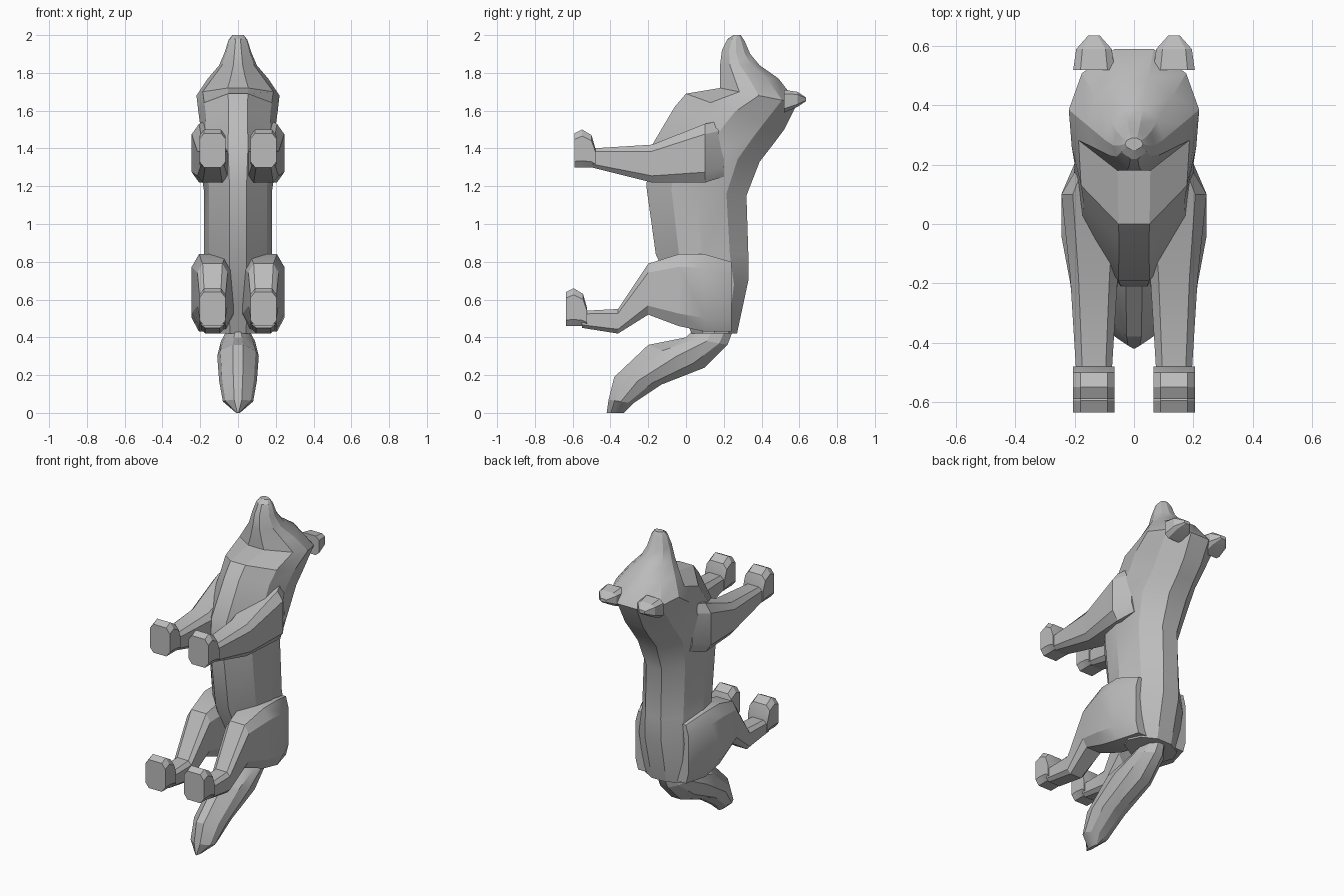
import bpy, bmesh, math
from mathutils import Vector

cube = bpy.data.objects.get("Cube")
if cube:
    bpy.data.objects.remove(cube)

grey = bpy.data.materials.new("plain_grey")
grey.use_nodes = True
colour = (.5, .5, .5, 1)
grey.diffuse_color = colour
grey.node_tree.nodes["Principled BSDF"].inputs["Base Color"].default_value = colour

LIMB_X = .135  # distance of legs, paws and ears from the middle


def loft(name, rings):
    """Skin a list of equal-sized rings and cap both ends."""
    bm = bmesh.new()
    rows = [[bm.verts.new(point) for point in ring] for ring in rings]
    for row, following in zip(rows, rows[1:]):
        for i in range(len(row)):
            bm.faces.new((row[i - 1], row[i], following[i], following[i - 1]))
    bm.faces.new(rows[0])
    bm.faces.new(rows[-1])
    bmesh.ops.recalc_face_normals(bm, faces=bm.faces)
    mesh = bpy.data.meshes.new(name)
    bm.to_mesh(mesh)
    bm.free()
    mesh.materials.append(grey)
    obj = bpy.data.objects.new(name, mesh)
    bpy.context.collection.objects.link(obj)
    bpy.ops.object.select_all(action='DESELECT')
    obj.select_set(True)
    bpy.context.view_layer.objects.active = obj
    bpy.ops.object.shade_smooth_by_angle(angle=math.radians(25))


def section(belly, back, half_width):
    """Mirrored ten-sided ring between a belly point and a back point (y, z)."""
    low, high = Vector((0, *belly)), Vector((0, *back))
    outline = ((0, .25), (.25, .85), (.5, 1), (.8, .8), (1, .3))
    half = [low.lerp(high, t) + Vector((w * half_width, 0, 0)) for t, w in outline]
    return half + [Vector((-p.x, p.y, p.z)) for p in reversed(half)]


def slab(side, y, bottom, top, half_width):
    """Chamfered rectangle lying across a limb."""
    centre = Vector((side * LIMB_X, y, (bottom + top) / 2))
    half_height = (top - bottom) / 2
    ring = []
    for turn in range(8):
        angle = math.radians(turn * 45 + 22.5)
        u, v = (max(-1, min(1, 1.1 * f(angle))) for f in (math.cos, math.sin))
        # Push the long component out to the edge so the slab fills its box
        u, v = (math.copysign(1 if abs(c) > .5 else .65, c) for c in (u, v))
        ring.append(centre + Vector((u * half_width, 0, v * half_height)))
    return ring


# Torso, from the rump up to the neck
torso = [
    section(belly=(.03, .42), back=(.27, .42), half_width=.17),
    section(belly=(-.05, .6), back=(.33, .7), half_width=.19),
    section(belly=(-.16, .84), back=(.33, .84), half_width=.18),
    section(belly=(-.21, 1.2), back=(.32, 1.15), half_width=.18),
    section(belly=(-.19, 1.4), back=(.39, 1.33), half_width=.21),
    section(belly=(-.06, 1.62), back=(.46, 1.42), half_width=.2),
    section(belly=(0, 1.69), back=(.52, 1.5), half_width=.21),
]

# Head, from the cheeks to the tip of the muzzle
head = [
    section(belly=(.18, 1.72), back=(.59, 1.64), half_width=.22),
    section(belly=(.18, 1.77), back=(.49, 1.77), half_width=.16),
    section(belly=(.18, 1.84), back=(.39, 1.84), half_width=.1),
    section(belly=(.19, 1.92), back=(.34, 1.9), half_width=.07),
    section(belly=(.22, 1.98), back=(.31, 1.97), half_width=.05),
    section(belly=(.25, 2), back=(.29, 2), half_width=.03),
]
loft("body_and_head", torso + head)

# Tail, from the root to the pointed end
loft("tail", [
    section(belly=(.03, .43), back=(.25, .44), half_width=.06),
    section(belly=(0, .4), back=(.22, .36), half_width=.09),
    section(belly=(-.2, .36), back=(.1, .24), half_width=.11),
    section(belly=(-.38, .19), back=(-.13, .15), half_width=.1),
    section(belly=(-.41, .07), back=(-.28, .05), half_width=.08),
    section(belly=(-.42, 0), back=(-.33, 0), half_width=.01),
])


def paw(name, side, sole, heel):
    """Foot with a rounded toe, standing on the plane y = sole."""
    steps = ((.11, .1), (.09, .17), (.04, .2), (0, .18))
    loft(name, [slab(side, sole + rise, heel, heel + height, .07)
                for rise, height in steps])


for label, side in (("left", 1), ("right", -1)):
    # Shoulder and straight front leg
    loft(label + "_front_leg", [
        slab(side, y=.2, bottom=1.25, top=1.55, half_width=.05),
        slab(side, y=.1, bottom=1.22, top=1.53, half_width=.11),
        slab(side, y=-.18, bottom=1.22, top=1.42, half_width=.08),
        slab(side, y=-.5, bottom=1.3, top=1.4, half_width=.06),
    ])
    paw(label + "_front_paw", side, sole=-.59, heel=1.3)

    # Thigh, hock and lower hind leg
    loft(label + "_hind_leg", [
        slab(side, y=.24, bottom=.43, top=.8, half_width=.05),
        slab(side, y=.1, bottom=.43, top=.84, half_width=.11),
        slab(side, y=-.04, bottom=.46, top=.84, half_width=.11),
        slab(side, y=-.2, bottom=.52, top=.79, half_width=.08),
        slab(side, y=-.36, bottom=.42, top=.55, half_width=.06),
        slab(side, y=-.55, bottom=.45, top=.54, half_width=.06),
    ])
    paw(label + "_hind_paw", side, sole=-.635, heel=.46)

    # Short rounded ear at the back of the crown
    loft(label + "_ear", [
        slab(side, y=.52, bottom=1.59, top=1.71, half_width=.07),
        slab(side, y=.59, bottom=1.62, top=1.7, half_width=.06),
        slab(side, y=.635, bottom=1.65, top=1.67, half_width=.02),
    ])
